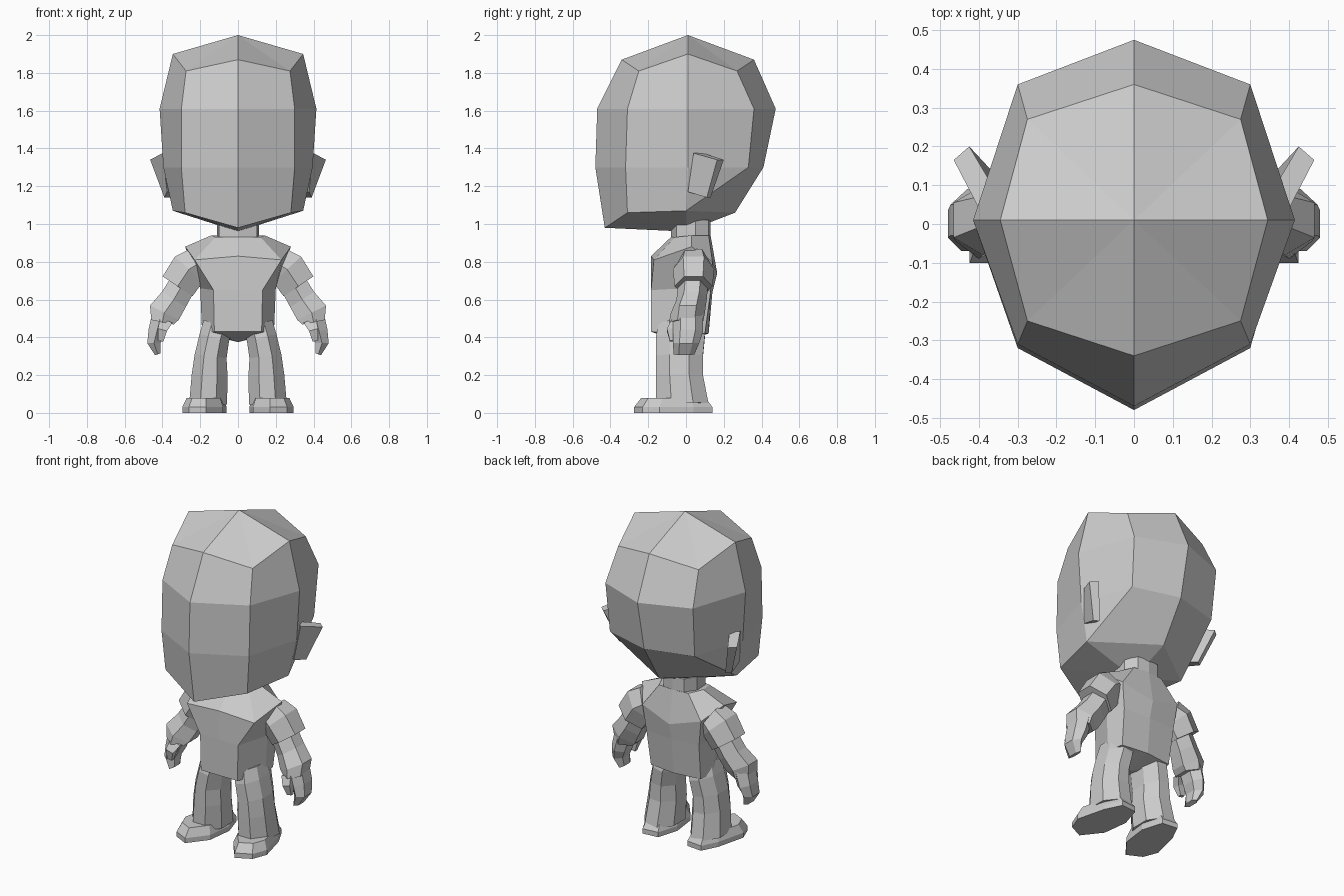
import bpy
import bmesh
from math import sin, cos, pi
from mathutils import Vector

cube = bpy.data.objects.get("Cube")
if cube:
    bpy.data.objects.remove(cube, do_unlink=True)

grey = bpy.data.materials.new("plain grey")
grey.use_nodes = True
colour = (0.6, 0.6, 0.6, 1)
grey.diffuse_color = colour
grey.node_tree.nodes["Principled BSDF"].inputs["Base Color"].default_value = colour


def loft(name, rings, side=1, top=None, bottom=None):
    """Skin closed rings into one flat-shaded mesh; ends close to a pole or a cap."""
    bm = bmesh.new()

    def vert(p):
        return bm.verts.new((p[0] * side, p[1], p[2]))

    rows = [[vert(p) for p in ring] for ring in rings]
    count = len(rows[0])
    for a, b in zip(rows, rows[1:]):
        for i in range(count):
            j = (i + 1) % count
            bm.faces.new((a[i], a[j], b[j], b[i]))
    for row, pole in ((rows[0], top), (rows[-1], bottom)):
        if pole is None:
            bm.faces.new(row)
            continue
        tip = vert(pole)
        for i in range(count):
            bm.faces.new((row[i], row[(i + 1) % count], tip))
    bmesh.ops.remove_doubles(bm, verts=bm.verts, dist=0.001)
    bmesh.ops.recalc_face_normals(bm, faces=bm.faces)
    mesh = bpy.data.meshes.new(name)
    bm.to_mesh(mesh)
    bm.free()
    mesh.materials.append(grey)
    obj = bpy.data.objects.new(name, mesh)
    bpy.context.collection.objects.link(obj)
    return obj


def mirrored(half):
    """Complete a half ring that runs from front centre to back centre."""
    return half + [(-x, y, z) for x, y, z in half[-2:0:-1]]


def limb(name, stations, side, sides=6):
    """Loft polygons square to a path; a station is centre, half width, half depth."""
    centres = [Vector(s[:3]) for s in stations]
    depth_axis = Vector((0, 1, 0))
    rings = []
    for k, (centre, station) in enumerate(zip(centres, stations)):
        along = centres[min(k + 1, len(centres) - 1)] - centres[max(k - 1, 0)]
        across = along.cross(depth_axis).normalized()
        angles = [2 * pi * (i + 0.5) / sides for i in range(sides)]
        stretch = 1 / cos(pi / sides)
        rings.append([centre + across * cos(t) * station[3] * stretch
                      + depth_axis * sin(t) * station[4] for t in angles])
    return loft(name, rings, side)


# Head: faceted dome whose rear corners merge into the jaw
head_rows = [
    [(0, -.34, 1.87), (.275, -.25, 1.81), (.345, .01, 1.9), (.275, .27, 1.81), (0, .36, 1.87)],
    [(0, -.47, 1.61), (.3, -.31, 1.61), (.415, .01, 1.61), (.3, .36, 1.61), (0, .475, 1.61)],
    [(0, -.48, 1.3), (.3, -.32, 1.3), (.395, .01, 1.3), (.29, .33, 1.3), (0, .41, 1.3)],
    [(0, -.43, .98), (.28, -.31, 1.06), (.345, 0, 1.07), (.345, 0, 1.07), (0, .26, 1.06)],
]
loft("head", [mirrored(row) for row in head_rows], top=(0, .01, 2), bottom=(0, 0, .96))

# Neck: short stub
neck_half = [(0, -.08), (.1, -.05), (.11, .05), (.07, .12), (0, .13)]
loft("neck", [mirrored([(x, y, z) for x, y in neck_half]) for z in (1.02, .9)])

# Torso: sloped shoulders over a flat front panel
torso_rows = [
    [(0, -.08, .93), (.12, -.06, .93), (.14, .03, .94), (.1, .12, .94), (0, .13, .94)],
    [(0, -.185, .83), (.23, -.17, .81), (.28, .03, .88), (.2, .14, .8), (0, .165, .74)],
    [(0, -.185, .65), (.13, -.185, .65), (.2, 0, .66), (.18, .13, .64), (0, .14, .64)],
    [(0, -.185, .43), (.125, -.185, .43), (.19, 0, .42), (.17, .1, .42), (0, .12, .42)],
]
loft("torso", [mirrored(row) for row in torso_rows], bottom=(0, -.03, .375))

# Ear: slab swept outward and back, tapering to the lobe
ear_top = [(.36, .09, 1.375), (.4, .04, 1.375), (.465, .165, 1.34), (.425, .2, 1.34)]
ear_lobe = [(.34, .05, 1.17), (.375, .01, 1.17), (.39, .11, 1.14), (.36, .13, 1.14)]

# Limb stations: centre x, y, z, half width, half depth
sleeve = [(.21, .04, .79, .09, .09), (.26, .04, .76, .1, .11), (.32, .04, .67, .095, .1)]
arm = [(.27, .04, .72, .07, .08), (.34, .03, .6, .075, .08),
       (.39, .01, .53, .085, .09), (.4, 0, .48, .06, .09)]
hand = [(.405, .01, .52, .05, .08), (.43, .01, .43, .045, .08),
        (.445, 0, .37, .035, .07), (.425, -.01, .31, .015, .055)]
thumb = [(.38, -.05, .49, .035, .03), (.4, -.08, .44, .025, .03), (.41, -.075, .38, .015, .015)]
leg = [(.105, -.03, .47, .08, .12), (.125, -.03, .4, .08, .14), (.145, -.035, .3, .085, .135),
       (.15, -.035, .2, .095, .135), (.158, -.02, .05, .1, .15)]

# Foot: angular sole with an inset upper
sole = [(.1, .13), (.2, .14), (.25, .04), (.295, -.14),
        (.26, -.23), (.17, -.275), (.08, -.16), (.06, 0)]
middle = Vector((.165, -.06))


def foot_ring(scale, z):
    return [(*(middle + (Vector(p) - middle) * scale), z) for p in sole]


for side, label in ((1, "left"), (-1, "right")):
    loft(label + "_ear", [ear_top, ear_lobe], side)
    limb(label + "_sleeve", sleeve, side)
    limb(label + "_arm", arm, side)
    limb(label + "_hand", hand, side)
    limb(label + "_thumb", thumb, side, sides=4)
    limb(label + "_leg", leg, side, sides=8)
    loft(label + "_foot", [foot_ring(.82, .08), foot_ring(1, .03), foot_ring(1, 0)], side)
